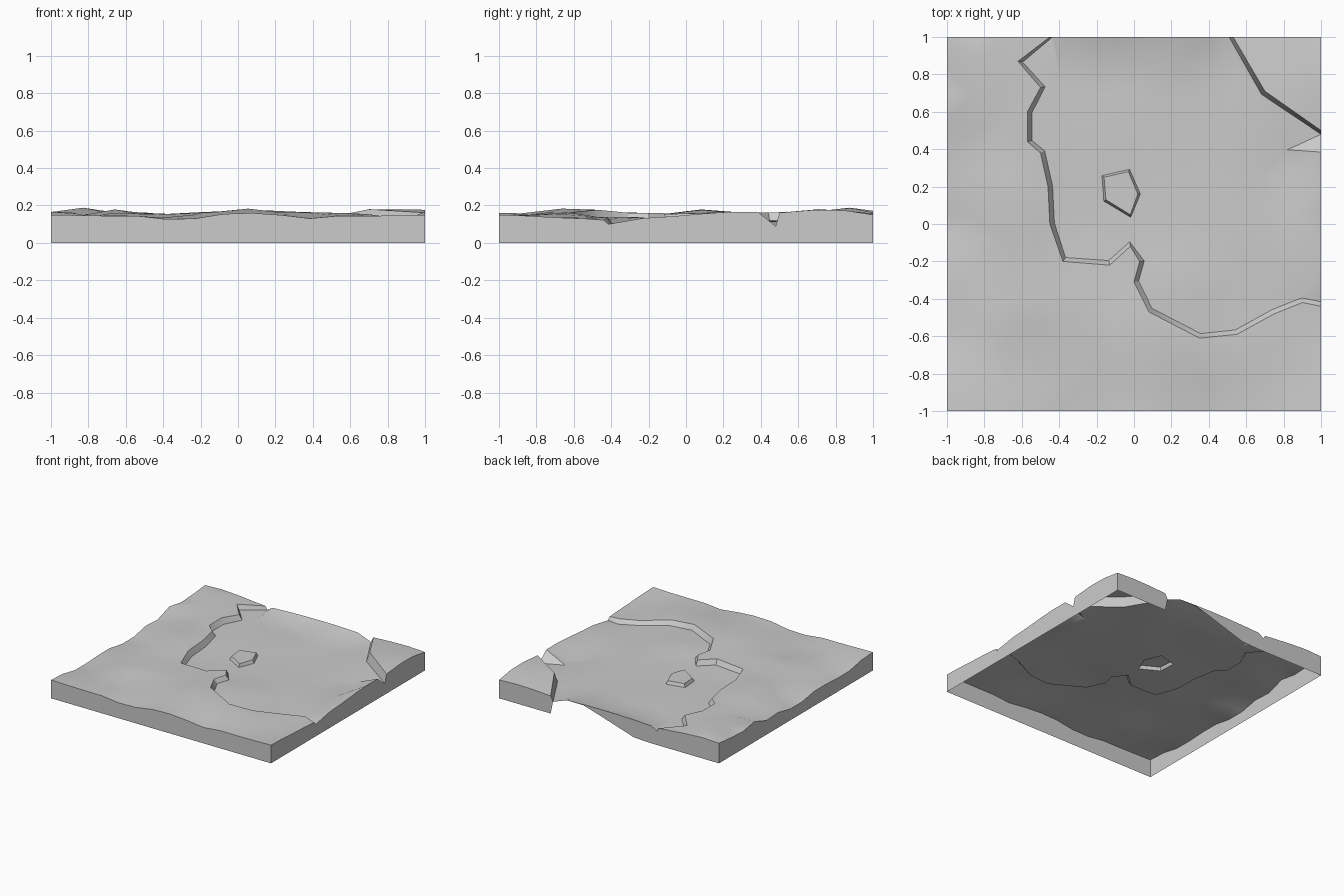
import bpy, math, random
from mathutils import Vector
from mathutils.geometry import delaunay_2d_cdt

if "Cube" in bpy.data.objects:
    bpy.data.objects.remove(bpy.data.objects["Cube"])

stone = bpy.data.materials.new("stone grey")
stone.use_nodes = True
stone.diffuse_color = (0.6, 0.6, 0.6, 1)
stone.node_tree.nodes["Principled BSDF"].inputs["Base Color"].default_value = (0.6, 0.6, 0.6, 1)

# Lines of the banks around the valley, and the small raised island
west_bank = [(-.45, 1), (-.62, .87), (-.5, .73), (-.57, .6), (-.57, .44), (-.5, .38),
             (-.46, .2), (-.45, 0), (-.38, -.2), (-.13, -.22), (-.02, -.12), (.03, -.2),
             (0, -.31), (.08, -.47), (.35, -.61), (.55, -.59), (.75, -.48), (.9, -.42), (1, -.44)]
east_bank = [(1, .5), (.7, .71), (.53, 1)]
island = [(-.16, .25), (-.15, .13), (-.02, .05), (.02, .16), (-.03, .28)]

# Survey heights on the upland and on the valley floor
upland = [(-1, -1, .15), (-.6, -1, .145), (-.32, -1, .125), (-.05, -1, .155), (.1, -1, .16),
          (.38, -1, .13), (.55, -1, .145), (1, -1, .15), (1, -.8, .145), (1, -.6, .13),
          (1, -.44, .12), (-1, -.6, .11), (-1, -.36, .12), (-1, 0, .09), (-1, .42, .115),
          (-1, .55, .17), (-1, .74, .14), (-1, 1, .165), (-.8, .85, .19), (-.62, .87, .16),
          (-.5, 1, .14), (-.6, .55, .165), (-.5, .2, .16), (-.7, .1, .18), (-.4, -.2, .15),
          (-.6, -.45, .16), (-.5, -.7, .13), (-.2, -.4, .165), (.05, -.6, .185), (-.1, -.25, .16),
          (.35, -.65, .165), (.6, -.7, .16), (.85, -.75, .13), (.9, -.45, .14), (.88, .58, .2),
          (1, .5, .16), (.7, .73, .18), (.53, 1, .145), (1, .8, .175), (1, 1, .15)]
valley = [(1, -.42, .1), (1, -.1, .115), (1, .05, .115), (1, .3, .07), (1, .48, .09),
          (.41, 1, .1), (.25, 1, .135), (-.3, 1, .11), (-.5, .85, .12), (-.45, .5, .12),
          (-.3, 0, .11), (-.1, -.1, .12), (.1, .15, .12), (.1, -.4, .13), (.25, -.32, .14),
          (.4, 0, .12), (.35, -.55, .125), (.75, -.42, .11), (.5, .4, .115), (0, .6, .125)]


def height(survey, x, y):
    """Blend the survey heights by closeness."""
    weights = [1 / (math.hypot(x - a, y - b) ** 3 + 1e-4) for a, b, z in survey]
    return sum(w * s[2] for w, s in zip(weights, survey)) / sum(weights)


def inside(x, y, outline):
    hit = False
    for (ax, ay), (bx, by) in zip(outline, outline[1:] + outline[:1]):
        if (ay > y) != (by > y) and x < ax + (y - ay) * (bx - ax) / (by - ay):
            hit = not hit
    return hit


def offset(line, distance, closed=False):
    """Shift a line to its left, keeping its ends on the border of the block."""
    result = []
    last = len(line) - 1
    for i, (x, y) in enumerate(line):
        before = Vector(line[i - 1] if closed or i else line[i])
        after = Vector(line[(i + 1) % len(line)] if closed or i < last else line[i])
        along = (after - before).normalized()
        nx, ny = x - along.y * distance, y + along.x * distance
        if abs(x) == 1:
            nx = x
        if abs(y) == 1:
            ny = y
        result.append((nx, ny))
    return result


def line_distance(x, y, line):
    point = Vector((x, y))
    best = 9
    for a, b in zip(line, line[1:]):
        a, b = Vector(a), Vector(b)
        t = max(0, min(1, (point - a).dot(b - a) / (b - a).length_squared))
        best = min(best, (point - a.lerp(b, t)).length)
    return best


points, heights, edges = [], [], []


def add_line(line, survey, lift=0, closed=False):
    start = len(points)
    for x, y in line:
        points.append(Vector((x, y)))
        heights.append(height(survey, x, y) + lift)
    edges.extend((i, i + 1) for i in range(start, len(points) - 1))
    if closed:
        edges.append((len(points) - 1, start))


def make_object(name, verts, faces):
    mesh = bpy.data.meshes.new(name)
    mesh.from_pydata(verts, [], faces)
    mesh.materials.append(stone)
    obj = bpy.data.objects.new(name, mesh)
    bpy.context.collection.objects.link(obj)
    return obj


# Cliff tops and feet
for bank in (west_bank, east_bank):
    add_line(bank, upland)
    add_line(offset(bank, .025), valley)
add_line(island, valley, .025, closed=True)
add_line(offset(island, -.014, closed=True), valley, closed=True)

# Loose scatter of ground points, straight along the border
random.seed(4)
cells = 13
valley_outline = west_bank + east_bank
for i in range(cells + 1):
    for j in range(cells + 1):
        x, y = i * 2 / cells - 1, j * 2 / cells - 1
        corner = i in (0, cells) and j in (0, cells)
        if 0 < i < cells and 0 < j < cells:
            x += random.uniform(-.04, .04)
            y += random.uniform(-.04, .04)
        near = min(line_distance(x, y, line) for line in
                   (west_bank, east_bank, island + island[:1]))
        if corner or (near > .06 and not inside(x, y, island)):
            low = inside(x, y, valley_outline)
            points.append(Vector((x, y)))
            heights.append(height(valley if low else upland, x, y))

# Ground surface
flat, _, tris, origin, _, _ = delaunay_2d_cdt(points, edges, [], 0, 1e-5)
ground_verts = []
for p, source in zip(flat, origin):
    z = heights[source[0]] if source else height(valley, p.x, p.y)
    ground_verts.append((p.x, p.y, z))
ground_faces = []
for tri in tris:
    a, b, c = (flat[i] for i in tri)
    area = (b - a).cross(c - a)
    if abs(area) > 1e-7:
        ground_faces.append(list(tri) if area > 0 else list(reversed(tri)))
ground = make_object("ground", ground_verts, ground_faces)

# Side walls, open underneath, with a gap in the back wall
def wall_foot(x, y, z):
    if y > .999 and -.25 < x < .52:
        return z * min(1, (x + .25) / .5)
    return 0


directed = {(f[k], f[(k + 1) % 3]) for f in ground_faces for k in range(3)}
wall_verts, wall_faces = [], []
for a, b in sorted(directed):
    if (b, a) in directed:
        continue
    ring = []
    for v in (ground_verts[b], ground_verts[a]):
        ring.append(v)
    for v in (ground_verts[a], ground_verts[b]):
        foot = (v[0], v[1], wall_foot(*v))
        if foot not in ring:
            ring.append(foot)
    if len(ring) > 2:
        wall_faces.append(list(range(len(wall_verts), len(wall_verts) + len(ring))))
        wall_verts.extend(ring)
make_object("side_walls", wall_verts, wall_faces)

# Soft slopes with crisp cliff edges
bpy.ops.object.select_all(action="DESELECT")
ground.select_set(True)
bpy.context.view_layer.objects.active = ground
bpy.ops.object.shade_smooth_by_angle(angle=math.radians(30))
